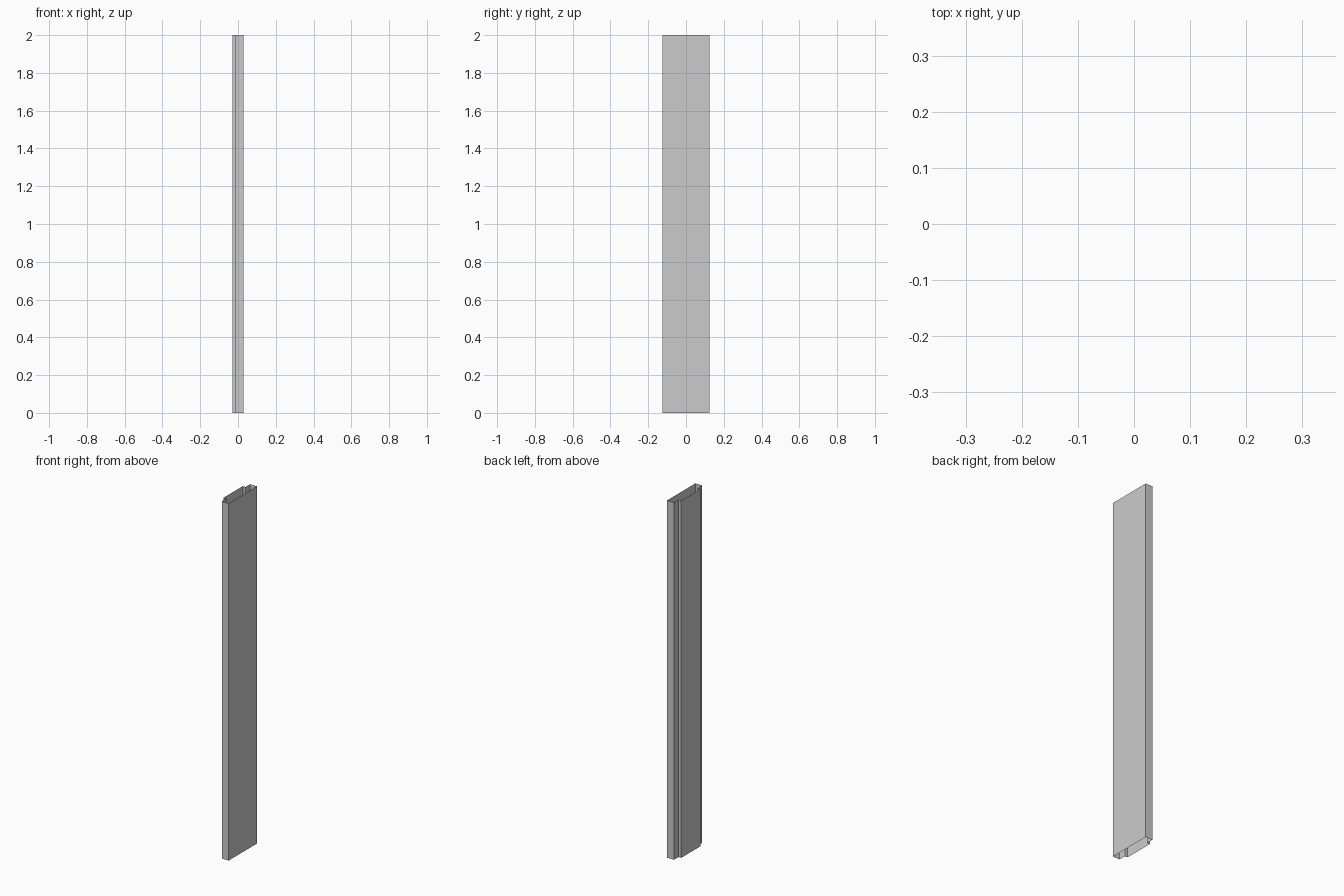
import bpy, bmesh

if "Cube" in bpy.data.objects:
    bpy.data.objects.remove(bpy.data.objects["Cube"])

HEIGHT = 2.0
HALF_X, HALF_Y = 0.03, 0.125
REBATE_X, REBATE_DEPTH = -0.013, 0.04

# Half of the stepped cross-section (+y side), mirrored for the other half
half = [(HALF_X, HALF_Y), (REBATE_X, HALF_Y),
        (REBATE_X, HALF_Y - REBATE_DEPTH), (-HALF_X, HALF_Y - REBATE_DEPTH)]
profile = half + [(x, -y) for x, y in reversed(half)]

# Open-ended sheet tube extruded upwards
bm = bmesh.new()
verts = [bm.verts.new((x, y, 0)) for x, y in profile]
edges = [bm.edges.new((a, b)) for a, b in zip(verts, verts[1:] + verts[:1])]
walls = bmesh.ops.extrude_edge_only(bm, edges=edges)
top = [g for g in walls["geom"] if isinstance(g, bmesh.types.BMVert)]
bmesh.ops.translate(bm, verts=top, vec=(0, 0, HEIGHT))
bmesh.ops.recalc_face_normals(bm, faces=bm.faces)

# The recalculated shell must face outwards
for f in bm.faces:
    if f.calc_center_median().x > HALF_X - 1e-4 and f.normal.x < 0:
        bmesh.ops.reverse_faces(bm, faces=bm.faces)
        break

mesh = bpy.data.meshes.new("frame_post")
bm.to_mesh(mesh)
bm.free()
post = bpy.data.objects.new("frame_post", mesh)
bpy.context.collection.objects.link(post)
